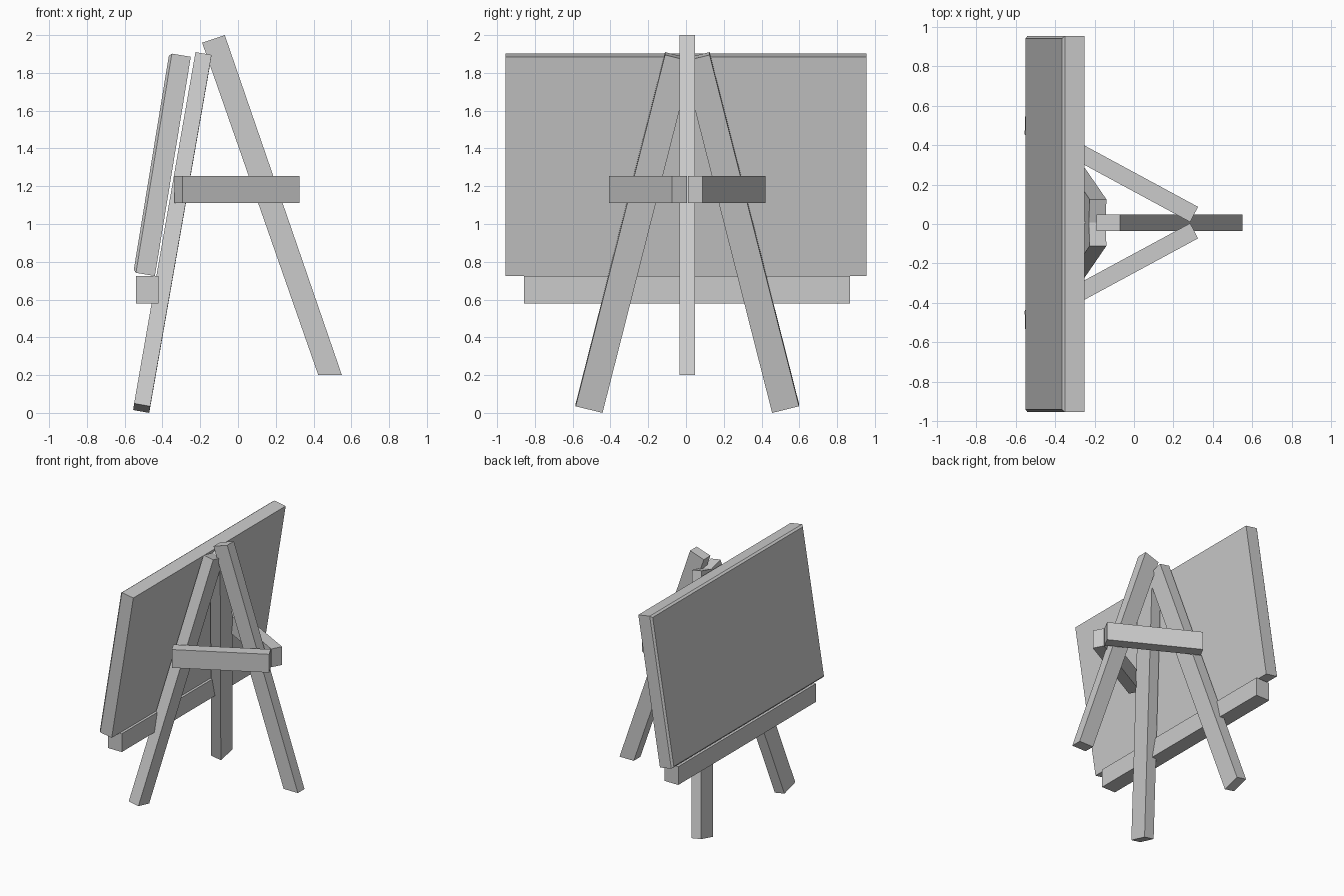
import bpy, bmesh
from mathutils import Vector

if "Cube" in bpy.data.objects:
    bpy.data.objects.remove(bpy.data.objects["Cube"])

MID_Y = 0.007  # symmetry plane of the legs and braces


def prism(name, profile, sweep, mirror=False, front_bevel=0.0):
    """Extrude a planar profile of 3D points along the sweep vector."""
    bm = bmesh.new()
    face = bm.faces.new([bm.verts.new(p) for p in profile])
    top = bmesh.ops.extrude_face_region(bm, geom=[face], use_keep_orig=True)
    moved = [g for g in top["geom"] if isinstance(g, bmesh.types.BMVert)]
    bmesh.ops.translate(bm, verts=moved, vec=Vector(sweep))
    bmesh.ops.recalc_face_normals(bm, faces=bm.faces[:])
    if front_bevel:
        bm.normal_update()
        front = min(bm.faces, key=lambda f: f.normal.x)
        bmesh.ops.bevel(bm, geom=list(front.edges), offset=front_bevel,
                        segments=1, profile=0.5, affect='EDGES')
    mesh = bpy.data.meshes.new(name)
    bm.to_mesh(mesh)
    bm.free()
    obj = bpy.data.objects.new(name, mesh)
    bpy.context.collection.objects.link(obj)
    if mirror:
        obj.location.y = MID_Y
        mod = obj.modifiers.new("mirror", 'MIRROR')
        mod.use_axis = (False, True, False)
        mod.use_mirror_merge = False
    return obj


def side(points, y):
    return [(x, y, z) for x, z in points]


# leaning board with chamfered front face
prism("board", side([(-0.25, 1.885), (-0.364, 1.904),
                     (-0.554, 0.744), (-0.44, 0.725)], -0.955),
      (0, 1.91, 0), front_bevel=0.014)

# ledge holding the board
prism("ledge", side([(-0.54, 0.58), (-0.42, 0.58),
                     (-0.42, 0.725), (-0.54, 0.725)], -0.857), (0, 1.725, 0))

# pair of splayed front legs
prism("front_legs", [(-0.555, 0.449, 0.015), (-0.47, 0.449, 0.0),
                     (-0.465, 0.591, 0.035), (-0.55, 0.591, 0.05)],
      (0.325, -0.473, 1.86), mirror=True)

# single rear leg, cut level at the foot
prism("rear_leg", side([(0.425, 0.2), (0.55, 0.2),
                        (-0.07, 2.0), (-0.19, 1.96)], -0.035), (0, 0.083, 0))

# V-shaped braces between the front legs and rear leg
prism("braces", [(0.285, 0.003, 1.11), (0.325, 0.08, 1.11),
                 (-0.295, 0.415, 1.11), (-0.335, 0.338, 1.11)],
      (0, 0, 0.145), mirror=True)
